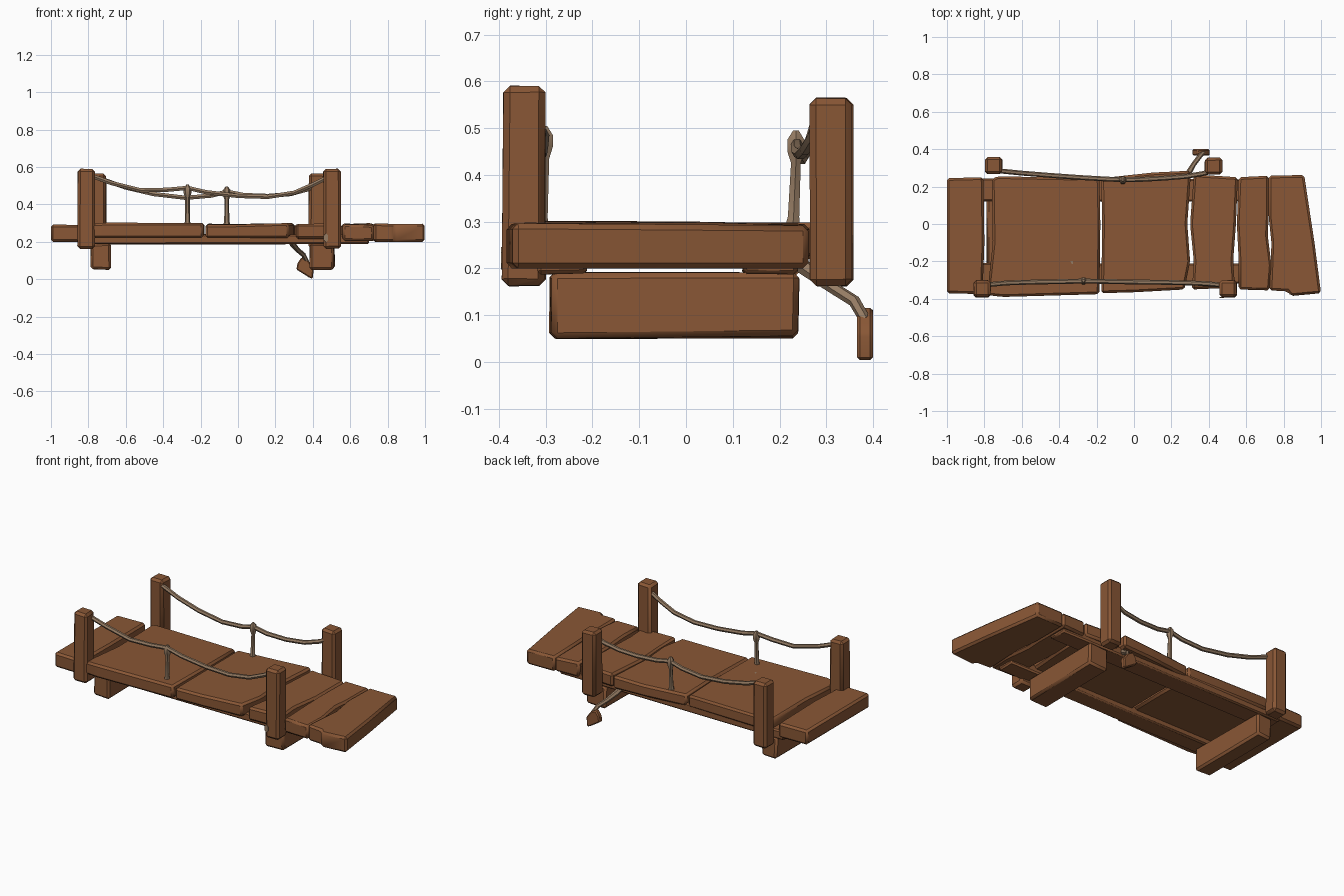
import bpy, bmesh, math, random
from mathutils import Vector, Matrix

if "Cube" in bpy.data.objects:
    bpy.data.objects.remove(bpy.data.objects["Cube"])

random.seed(4)


def material(name, rgb):
    m = bpy.data.materials.new(name)
    m.diffuse_color = (*rgb, 1)
    m.use_nodes = True
    m.node_tree.nodes["Principled BSDF"].inputs["Base Color"].default_value = m.diffuse_color
    return m


WOOD = material("brown wood", (0.25, 0.095, 0.036))
ROPE = material("tan rope", (0.30, 0.20, 0.125))


def finish(bm, name, mat, angle=35):
    bmesh.ops.recalc_face_normals(bm, faces=bm.faces)
    me = bpy.data.meshes.new(name)
    bm.to_mesh(me)
    bm.free()
    me.materials.append(mat)
    ob = bpy.data.objects.new(name, me)
    bpy.context.collection.objects.link(ob)
    bpy.ops.object.select_all(action='DESELECT')
    ob.select_set(True)
    bpy.context.view_layer.objects.active = ob
    bpy.ops.object.shade_smooth_by_angle(angle=math.radians(angle))
    return ob


def bevel(bm, width):
    bmesh.ops.bevel(bm, geom=bm.edges[:], offset=width, segments=1,
                    affect='EDGES', clamp_overlap=True)


def plank(name, outline, z0, z1):
    """Extruded board outline with worn, slightly uneven corners."""
    bm = bmesh.new()
    f = bm.faces.new([bm.verts.new((x, y, z0)) for x, y in outline])
    top = bmesh.ops.extrude_face_region(bm, geom=[f])["geom"]
    for v in top:
        if isinstance(v, bmesh.types.BMVert):
            v.co.z = z1 + random.uniform(-0.008, 0.003)
    bevel(bm, 0.012)
    return finish(bm, name, WOOD)


def box(name, lo, hi, width=0.012, wobble=0.0, top_scale=1.0):
    bm = bmesh.new()
    bmesh.ops.create_cube(bm, size=1)
    lo, hi = Vector(lo), Vector(hi)
    c, s = (lo + hi) / 2, hi - lo
    for v in bm.verts:
        k = top_scale if v.co.z > 0 else 1
        v.co = Vector((c.x + v.co.x * s.x * k, c.y + v.co.y * s.y * k, c.z + v.co.z * s.z))
        v.co += Vector([random.uniform(-wobble, wobble) for _ in range(3)])
    bevel(bm, width)
    return finish(bm, name, WOOD)


def tube(name, pts, radii, sides=6):
    """Low sided tube through points, one radius for each point."""
    bm = bmesh.new()
    pts = [Vector(p) for p in pts]
    rings = []
    for i, p in enumerate(pts):
        d = (pts[min(i + 1, len(pts) - 1)] - pts[max(i - 1, 0)]).normalized()
        q = d.to_track_quat('Z', 'Y')
        ring = []
        for k in range(sides):
            a = 2 * math.pi * k / sides
            ring.append(bm.verts.new(p + q @ Vector((math.cos(a), math.sin(a), 0)) * radii[i]))
        rings.append(ring)
    for a, b in zip(rings, rings[1:]):
        for k in range(sides):
            j = (k + 1) % sides
            bm.faces.new((a[k], a[j], b[j], b[k]))
    bm.faces.new(rings[0])
    bm.faces.new(rings[-1])
    return finish(bm, name, ROPE, 50)


# Deck boards
plank("deck_board_1", [(-1, -.37), (-.81, -.375), (-.80, -.1), (-.805, .25), (-1, .245)], .20, .297)
plank("deck_board_2", [(-.785, -.38), (-.70, -.39), (-.185, -.375), (-.18, .0), (-.185, .245),
                       (-.73, .255), (-.76, .24), (-.755, -.1)], .22, .30)
plank("deck_board_3", [(-.175, -.37), (.0, -.365), (.27, -.35), (.30, -.2), (.285, .0), (.305, .285),
                       (.10, .275), (-.175, .245), (-.17, .0)], .22, .298)
plank("deck_board_4", [(.31, -.35), (.54, -.34), (.53, -.2), (.545, .0), (.555, .25),
                       (.32, .265), (.30, .0), (.32, -.2)], .215, .296)
plank("deck_board_5", [(.56, -.35), (.725, -.355), (.735, -.22), (.715, -.06), (.72, .04), (.72, .258),
                       (.56, .25), (.55, .0), (.56, -.2)], .205, .296)
plank("deck_board_6", [(.725, -.355), (.82, -.36), (.84, -.385), (1.0, -.37), (.965, -.1),
                       (.91, .262), (.72, .258), (.72, .04), (.735, -.1)], .20, .298)

# Long stringers below the deck
for name, y0, y1 in (("front_stringer", -.32, -.21), ("back_stringer", .12, .24)):
    box(name, (-.84, y0, .188), (.70, y1, .24), .008, .003)

# Cross beams
for name, x0, x1 in (("left_cross_beam", -.785, -.68), ("right_cross_beam", .385, .515)):
    box(name, (x0, -.29, .053), (x1, .24, .19), .012, .004)

# Railing posts: x, y, top
for name, x, y, z in (("front_left_post", -.812, -.347, .59), ("front_right_post", .503, -.347, .59),
                      ("back_left_post", -.75, .312, .565), ("back_right_post", .425, .31, .565)):
    box(name, (x - .047, y - .046, .163), (x + .047, y + .046, z), .014, .002, .97)

# Sagging ropes between posts
front = [(-.79, -.325, .555), (-.68, -.315, .515), (-.52, -.31, .475), (-.38, -.308, .478), (-.27, -.305, .488),
         (-.17, -.307, .465), (0, -.31, .445), (.16, -.312, .44), (.30, -.315, .462), (.40, -.32, .505), (.48, -.328, .545)]
back = [(-.73, .285, .535), (-.60, .272, .49), (-.45, .26, .455), (-.28, .248, .435), (-.14, .24, .447), (-.06, .237, .468),
        (.03, .238, .45), (.16, .245, .445), (.28, .255, .455), (.37, .27, .48), (.41, .28, .50)]
for name, pts in (("front_rope", front), ("back_rope", back)):
    tube(name, pts, [.013] * len(pts))

# Thin stakes holding up the ropes, with a knot on top
for name, x, y, top in (("front_stake", -.27, -.303, .505), ("back_stake", -.06, .235, .495)):
    tube(name, [(x, y - .008, .275), (x, y - .005, .31), (x, y, top - .07), (x, y, top - .045),
                (x, y, top - .02), (x, y, top)], [.022, .014, .012, .021, .021, .007])

# Loose rope hanging at the back with a broken board end
tube("loose_rope", [(.27, .22, .225), (.29, .27, .19), (.32, .32, .155), (.35, .36, .13), (.37, .383, .09)],
     [.018, .016, .013, .013, .012])
bm = bmesh.new()
outline = [(.34, .118), (.375, .10), (.405, .06), (.40, .003), (.385, .006), (.312, .052), (.318, .085)]
face = bm.faces.new([bm.verts.new((x, .366, z)) for x, z in outline])
ext = bmesh.ops.extrude_face_region(bm, geom=[face])["geom"]
bmesh.ops.translate(bm, vec=(0, .034, 0), verts=[v for v in ext if isinstance(v, bmesh.types.BMVert)])
bevel(bm, .006)
finish(bm, "broken_board_end", WOOD)


# Small frayed rope patches on deck and post
def patch(name, center, rx, ry, rot):
    b = bmesh.new()
    bmesh.ops.create_cone(b, cap_ends=True, segments=6, radius1=1, radius2=1, depth=.006)
    bmesh.ops.transform(b, matrix=Matrix.Translation(center) @ rot @ Matrix.Diagonal((rx, ry, 1, 1)), verts=b.verts)
    finish(b, name, ROPE)


patch("deck_rope_patch", (-.35, -.21, .298), .028, .014, Matrix.Rotation(.2, 4, 'Z'))
patch("post_rope_patch", (.47, -.393, .222), .014, .024, Matrix.Rotation(math.pi / 2, 4, 'X'))
